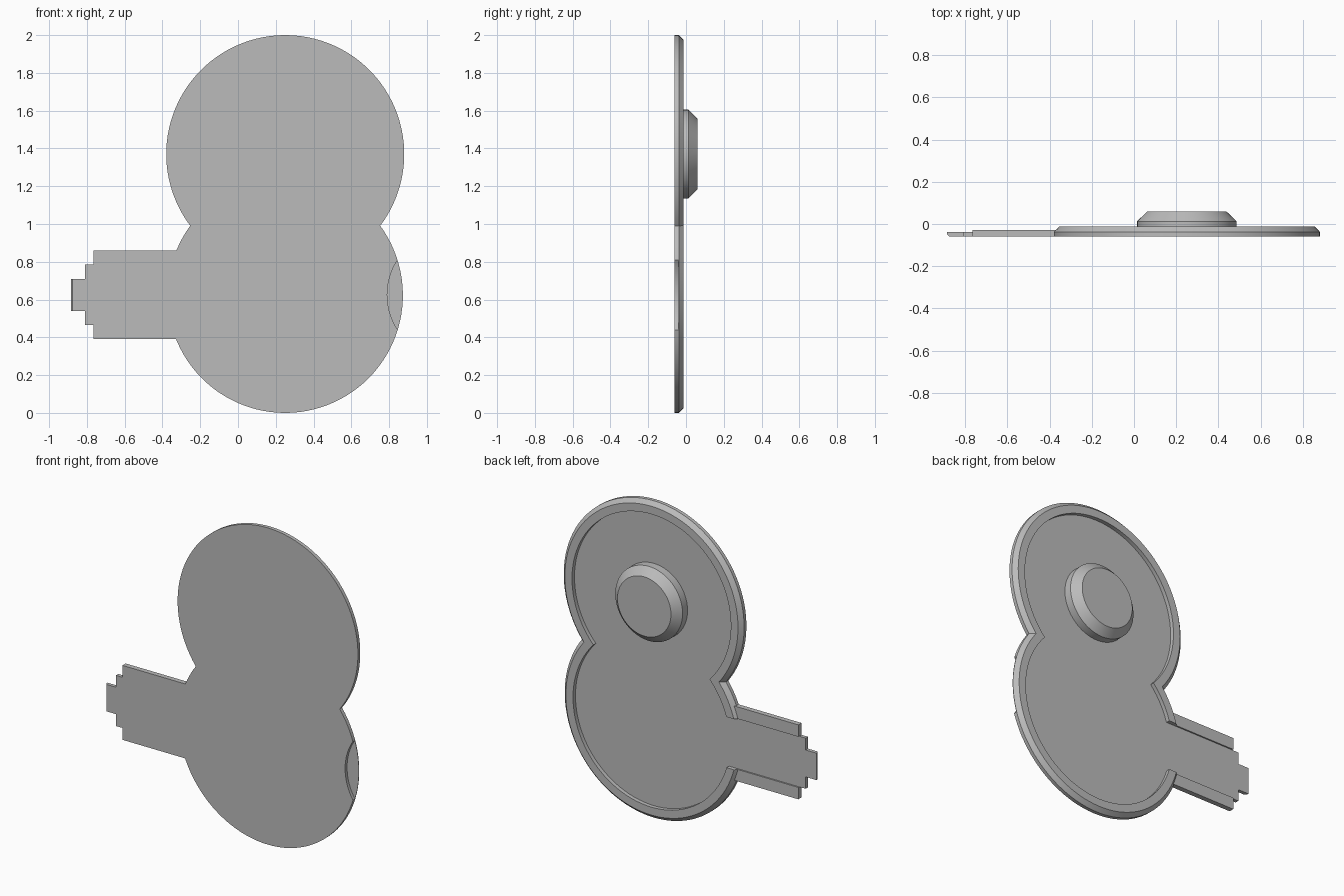
import bpy, bmesh, math

cube = bpy.data.objects.get("Cube")
if cube:
    bpy.data.objects.remove(cube, do_unlink=True)

FRONT, FLOOR, RAIL, RIM, TOP = -0.06, -0.037, -0.028, -0.012, 0.06
CX, Z_LOW, Z_HIGH = 0.25, 0.623, 1.37
R_LOW, R_HIGH = 0.623, 0.63

grey = bpy.data.materials.new("plain grey")
grey.use_nodes = True
grey.diffuse_color = (0.5, 0.5, 0.5, 1)
grey.node_tree.nodes["Principled BSDF"].inputs["Base Color"].default_value = (0.5, 0.5, 0.5, 1)


def loft(name, rings):
    """Closed solid through rings of 3D points, capped at both ends."""
    bm = bmesh.new()
    loops = [[bm.verts.new(p) for p in ring] for ring in rings]
    n = len(loops[0])
    for a, b in zip(loops, loops[1:]):
        for i in range(n):
            j = (i + 1) % n
            bm.faces.new((a[i], a[j], b[j], b[i]))
    bm.faces.new(loops[0])
    bm.faces.new(loops[-1])
    bmesh.ops.recalc_face_normals(bm, faces=bm.faces)
    mesh = bpy.data.meshes.new(name)
    bm.to_mesh(mesh)
    bm.free()
    mesh.materials.append(grey)
    ob = bpy.data.objects.new(name, mesh)
    bpy.context.collection.objects.link(ob)
    return ob


def circle(cx, cz, r, y, n=96):
    return [(cx + r * math.cos(math.tau * i / n), y, cz + r * math.sin(math.tau * i / n))
            for i in range(n)]


def box(name, x0, x1, y0, y1, z0, z1):
    return loft(name, [[(x0, y, z0), (x1, y, z0), (x1, y, z1), (x0, y, z1)] for y in (y0, y1)])


def figure_eight(inset, y, n=72):
    """Outline of two joined discs, moved inward by inset."""
    lo, hi, d = R_LOW - inset, R_HIGH - inset, Z_HIGH - Z_LOW
    up = (d * d + lo * lo - hi * hi) / (2 * d)
    half = math.sqrt(lo * lo - up * up)
    a_hi, a_lo = math.atan2(up - d, half), math.atan2(up, half)
    pts = []
    for cz, r, start, end in ((Z_HIGH, hi, a_hi, math.pi - a_hi),
                              (Z_LOW, lo, math.pi - a_lo, math.tau + a_lo)):
        for i in range(n):
            a = start + (end - start) * i / n
            pts.append((CX + r * math.cos(a), y, cz + r * math.sin(a)))
    return pts


def combine(ob, other, operation):
    mod = ob.modifiers.new(operation.lower(), 'BOOLEAN')
    mod.operation, mod.solver, mod.object = operation, 'EXACT', other
    bpy.context.view_layer.objects.active = ob
    bpy.ops.object.modifier_apply(modifier=mod.name)
    bpy.data.objects.remove(other, do_unlink=True)


def smooth(ob):
    bpy.ops.object.select_all(action='DESELECT')
    ob.select_set(True)
    bpy.context.view_layer.objects.active = ob
    bpy.ops.object.shade_smooth_by_angle(angle=math.radians(25))


# Tray with a chamfered raised rim
tray = loft("tray", [figure_eight(i, y) for i, y in
                     ((0, FRONT), (0, FLOOR), (0.025, RIM), (0.075, RIM), (0.075, FLOOR))])

# Channel through the rim, and the thumb notch at the front edge
combine(tray, box("channel_cutter", -0.5, -0.1, FLOOR, 0.1, 0.465, 0.785), 'DIFFERENCE')
combine(tray, loft("notch_cutter", [circle(1.13, 0.625, 0.34, y) for y in (-0.1, -0.04)]),
        'DIFFERENCE')
smooth(tray)

# Stepped tab with a bevelled tip
box("tab_plate", -0.81, -0.33, FRONT, FLOOR, 0.465, 0.785)
loft("tab_tip", [[(-0.875, FRONT, z), (-0.81, FRONT, z), (-0.81, FLOOR, z),
                  (-0.885, FLOOR, z), (-0.885, -0.048, z)] for z in (0.54, 0.71)])
for side, z0, z1 in (("lower", 0.39, 0.465), ("upper", 0.785, 0.86)):
    box(side + "_tab_rail", -0.765, -0.3, FRONT, RAIL, z0, z1)

# Round knob on the back
knob = loft("knob", [circle(CX, Z_HIGH, r, y) for r, y in
                     ((0.235, FLOOR), (0.235, 0.013), (0.187, TOP))])
smooth(knob)
